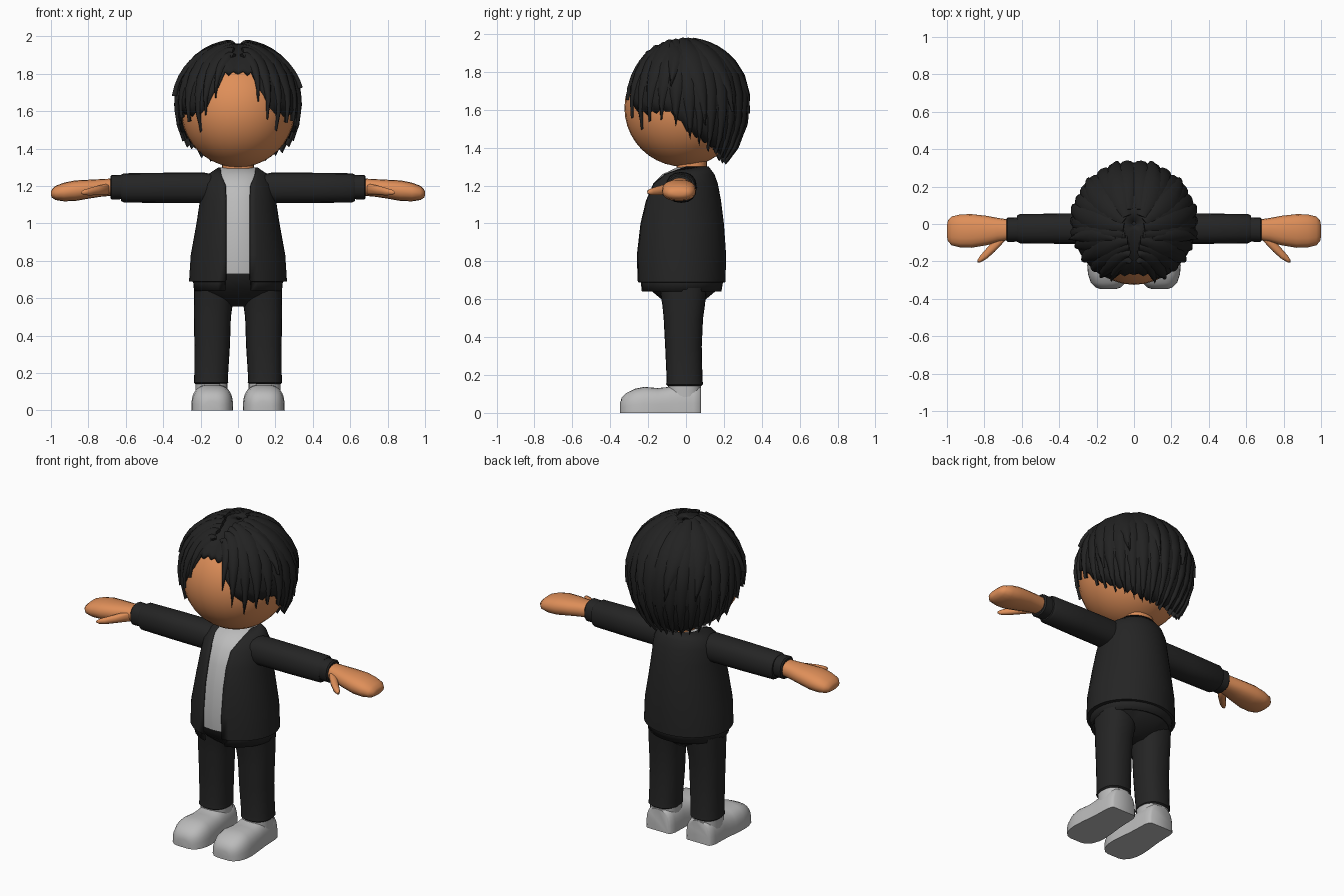
import bpy, bmesh, math, random
from mathutils import Vector

if "Cube" in bpy.data.objects:
    bpy.data.objects.remove(bpy.data.objects["Cube"])
random.seed(4)


def material(name, rgb):
    m = bpy.data.materials.new(name)
    m.diffuse_color = (*rgb, 1)
    m.use_nodes = True
    m.node_tree.nodes["Principled BSDF"].inputs["Base Color"].default_value = m.diffuse_color
    return m


BLACK = material("black cloth", (0.018, 0.018, 0.018))
HAIR = material("black hair", (0.016, 0.016, 0.016))
SKIN = material("warm skin", (0.74, 0.275, 0.1))
GREY = material("light grey", (0.5, 0.5, 0.5))


def finish(name, bm, mat, mirror=False, thick=0, angle=40):
    bmesh.ops.recalc_face_normals(bm, faces=bm.faces)
    me = bpy.data.meshes.new(name)
    bm.to_mesh(me)
    bm.free()
    me.materials.append(mat)
    me.shade_smooth()
    me.set_sharp_from_angle(angle=math.radians(angle))
    ob = bpy.data.objects.new(name, me)
    bpy.context.collection.objects.link(ob)
    if thick:
        mod = ob.modifiers.new("thickness", 'SOLIDIFY')
        mod.thickness = thick
        mod.offset = -1
    if mirror:
        ob.modifiers.new("mirror", 'MIRROR')
    return ob


def skin_rings(bm, rings, closed=True, caps=True):
    rows = [[bm.verts.new(p) for p in r] for r in rings]
    n = len(rows[0])
    for a, b in zip(rows, rows[1:]):
        for i in range(n if closed else n - 1):
            j = (i + 1) % n
            bm.faces.new((a[i], a[j], b[j], b[i]))
    if caps:
        bm.faces.new(rows[0])
        bm.faces.new(rows[-1])


def loft(name, rings, mat, closed=True, caps=True, **kw):
    bm = bmesh.new()
    skin_rings(bm, rings, closed, caps)
    return finish(name, bm, mat, **kw)


def power(v, p):
    return math.copysign(abs(v) ** p, v)


def oval(n, ra, rb, p=0.85):
    """Rounded cross-section as (a, b) pairs."""
    return [(ra * power(math.cos(t), p), rb * power(math.sin(t), p))
            for t in (2 * math.pi * i / n for i in range(n))]


def upright(z, cx, rx, yf, yb, n=24):
    return [(cx + a, (yf + yb) / 2 + b, z) for a, b in oval(n, rx, (yb - yf) / 2)]


def sideways(x, y, z, ry, rz, n=16):
    return [(x, y + a, z + b) for a, b in oval(n, ry, rz)]


# Jacket: shell left open down the front; rows are z, half width, front, back, gap
JACKET = [(0.64, 0.235, -0.243, 0.187, 0.07), (0.688, 0.24, -0.248, 0.195, 0.07),
          (0.69, 0.262, -0.262, 0.208, 0.066), (0.83, 0.253, -0.268, 0.212, 0.065),
          (1.0, 0.222, -0.25, 0.2, 0.065), (1.12, 0.204, -0.222, 0.185, 0.065),
          (1.21, 0.192, -0.185, 0.168, 0.07), (1.26, 0.165, -0.135, 0.15, 0.09),
          (1.3, 0.105, -0.05, 0.12, 0.095)]


def open_ring(z, rx, yf, yb, gap, n=36):
    a0 = math.asin(gap / rx)
    ts = [a0 + (2 * math.pi - 2 * a0) * i / n for i in range(n + 1)]
    return [(rx * math.sin(t), (yf + yb) / 2 - (yb - yf) / 2 * math.cos(t), z) for t in ts]


loft("jacket", [open_ring(*r) for r in JACKET], BLACK, closed=False, caps=False, thick=0.012)

# Shirt under the jacket
loft("shirt", [[(x * 1.0, y, z) for x, y, z in open_ring(max(z, 0.73), rx - 0.014, yf + 0.012, yb - 0.014, 0.001)]
               for z, rx, yf, yb, g in JACKET[2:]], GREY)

# Neck and head
loft("neck", [upright(z, 0, 0.085, -0.05, 0.11) for z in (1.24, 1.36)], SKIN)
bm = bmesh.new()
bmesh.ops.create_uvsphere(bm, u_segments=32, v_segments=20, radius=0.31)
for v in bm.verts:
    v.co = Vector((v.co.x * 0.985, v.co.y - 0.015, v.co.z + 1.61))
finish("head", bm, SKIN)

# Sleeves and cuffs
loft("sleeve", [sideways(x, -0.025, z, r, r) for x, z, r in
                ((0.08, 1.18, 0.07), (0.18, 1.19, 0.082), (0.4, 1.19, 0.081),
                 (0.61, 1.19, 0.078), (0.625, 1.19, 0.07))], BLACK, mirror=True)
loft("cuff", [sideways(x, -0.03, 1.194, r, r) for x, r in
              ((0.61, 0.064), (0.675, 0.066), (0.682, 0.058))], BLACK, mirror=True)

# Mitten hands and thumbs
loft("hand", [sideways(*r) for r in
              ((0.66, -0.03, 1.195, 0.052, 0.046), (0.73, -0.032, 1.19, 0.065, 0.047),
               (0.79, -0.035, 1.184, 0.079, 0.05), (0.87, -0.037, 1.175, 0.09, 0.055),
               (0.93, -0.037, 1.168, 0.088, 0.05), (0.975, -0.037, 1.163, 0.077, 0.038),
               (0.995, -0.037, 1.16, 0.055, 0.022), (1.0, -0.037, 1.16, 0.03, 0.01))],
     SKIN, mirror=True, angle=60)
loft("thumb", [sideways(x, y, z, ry, rz, 10) for x, y, z, ry, rz in
               ((0.69, -0.06, 1.185, 0.03, 0.03), (0.745, -0.115, 1.178, 0.034, 0.026),
                (0.79, -0.16, 1.17, 0.028, 0.021), (0.822, -0.187, 1.166, 0.018, 0.015),
                (0.836, -0.198, 1.165, 0.007, 0.007))], SKIN, mirror=True, angle=60)

# Trousers
loft("trouser_hips", [upright(z, 0, rx, yf, yb) for z, rx, yf, yb in
                      ((0.555, 0.05, -0.07, 0.05), (0.6, 0.17, -0.13, 0.105),
                       (0.65, 0.225, -0.19, 0.165), (0.7, 0.225, -0.225, 0.175),
                       (0.735, 0.225, -0.235, 0.175))], BLACK)
loft("trouser_leg", [upright(z, cx, rx, yf, yb) for z, cx, rx, yf, yb in
                     ((0.142, 0.144, 0.084, -0.095, 0.08), (0.15, 0.144, 0.092, -0.105, 0.09),
                      (0.175, 0.144, 0.09, -0.102, 0.087), (0.35, 0.138, 0.095, -0.11, 0.083),
                      (0.5, 0.137, 0.099, -0.118, 0.09), (0.57, 0.132, 0.104, -0.125, 0.1),
                      (0.66, 0.125, 0.11, -0.14, 0.11))], BLACK, mirror=True)


# Shoes: flat-soled domed sections from toe to heel
def shoe_ring(y, w, h, n=16):
    ts = [math.pi * i / n for i in range(n + 1)]
    return [(0.138 + w * power(math.cos(t), 0.7), y, h * abs(math.sin(t)) ** 0.65) for t in ts]


loft("shoe", [shoe_ring(*r) for r in
              ((-0.348, 0.04, 0.05), (-0.34, 0.066, 0.08), (-0.315, 0.092, 0.105), (-0.27, 0.108, 0.127),
               (-0.22, 0.112, 0.137), (-0.15, 0.107, 0.131), (-0.1, 0.101, 0.136), (-0.05, 0.097, 0.15),
               (0.04, 0.094, 0.15), (0.07, 0.086, 0.145), (0.08, 0.074, 0.135))], GREY, mirror=True)
loft("ankle", [upright(z, 0.142, 0.086, -0.095, 0.08) for z in (0.08, 0.17)], GREY, mirror=True)

# Hair: everything lies on one egg-shaped surface
CENTRE = Vector((0, 0.003, 1.65))


def egg(d, k=1.0):
    d = d.normalized()
    return CENTRE + Vector((d.x * 0.335, d.y * 0.332, d.z * (0.325 if d.z > 0 else 0.42))) * k


def direction(deg, z):
    """Direction from an azimuth (0 = front) and a height."""
    dz = (z - 1.65) / (0.325 if z > 1.65 else 0.42)
    dz = max(-0.99, min(0.998, dz))
    r, t = math.sqrt(1 - dz * dz), math.radians(deg)
    return Vector((r * math.sin(t), -r * math.cos(t), dz))


HAIRLINE = [(0, 1.81), (15, 1.80), (20, 1.73), (26, 1.66), (35, 1.58), (50, 1.57), (70, 1.59),
            (82, 1.54), (92, 1.47), (110, 1.42), (130, 1.37), (150, 1.34), (180, 1.33)]


def hairline(deg):
    deg = abs(deg)
    for (a, za), (b, zb) in zip(HAIRLINE, HAIRLINE[1:]):
        if deg <= b:
            return za + (zb - za) * (deg - a) / (b - a)
    return HAIRLINE[-1][1]


columns = []
for i in range(72):
    deg = -180 + i * 5
    edge = hairline(deg) + (0.02 if i % 2 else 0)
    end = math.acos(direction(deg, edge).z)
    column = []
    for j in range(13):
        phi, t = 0.03 + (end - 0.03) * j / 12, math.radians(deg)
        d = Vector((math.sin(phi) * math.sin(t), -math.sin(phi) * math.cos(t), math.cos(phi)))
        groove = 0.035 * math.exp(-(d.x / 0.09) ** 2) if d.y < 0.1 and d.z > 0 else 0
        column.append(egg(d, 0.985 - groove))
    columns.append(column)
loft("hair_cap", [list(r) for r in zip(*columns)], HAIR, caps=False, thick=0.03)
bm = bmesh.new()
bm.faces.new([bm.verts.new(c[0]) for c in columns])
finish("hair_crown", bm, HAIR)


def lock(bm, s, path, width, lift=0.0, flick=0.0, steps=9):
    """Tapered lens-shaped strand along a curve on the hair surface."""
    a, b, c = (direction(s * deg, z) for deg, z in path)
    rings = []
    for i in range(steps + 1):
        t = i / steps
        d = (a * (1 - t) ** 2 + b * 2 * t * (1 - t) + c * t * t).normalized()
        tangent = (b - a) * (1 - t) + (c - b) * t
        side = tangent.cross(d).normalized()
        w = 3 * width * max(0.008, (0.45 + 0.55 * min(1, t * 2.5)) * min(1, 1.9 * (1 - t)) ** 0.8)
        k = 1 + lift + flick * t * t
        rings.append([egg(d + side * w * u, k + h) for u, h in
                      ((-1, -0.025), (-0.55, 0.012), (0, 0.022), (0.55, 0.012), (1, -0.025), (0, -0.06))])
    skin_rings(bm, rings)


# Parted fringe, then the side locks
FRINGE = [((6, 1.90), (26, 1.93), (20, 1.66), 0.034, 0.0), ((8, 1.93), (36, 1.93), (30, 1.57), 0.045, 0.01),
          ((12, 1.95), (48, 1.92), (41, 1.5), 0.052, 0.0), ((20, 1.96), (60, 1.92), (54, 1.55), 0.058, 0.012),
          ((35, 1.965), (72, 1.88), (67, 1.56), 0.06, 0.0), ((45, 1.965), (82, 1.86), (80, 1.52), 0.06, 0.01),
          ((60, 1.965), (92, 1.86), (92, 1.43), 0.062, 0.0)]
for s, side_name in ((1, "left"), (-1, "right")):
    bm = bmesh.new()
    for p0, p1, p2, w, lift in FRINGE:
        j = random.uniform(-2, 2)
        lock(bm, s, (p0, p1, (p2[0] + j, p2[1] + j * 0.008)), w, lift)
    # Flicked tips at the temples
    lock(bm, s, ((50, 1.95), (80, 1.9), (76, 1.7 + 0.02 * s)), 0.045, 0.01, 0.06)
    finish(side_name + "_fringe", bm, HAIR, angle=50)
    # Back locks falling to the nape, with a shorter upper layer
    bm = bmesh.new()
    for i, deg in enumerate(range(104, 184, 12)):
        lock(bm, s, ((deg - 20, 1.965), (deg - 4, 1.86), (deg, hairline(deg) - random.uniform(0.0, 0.03))),
             0.058, 0.004 * (i % 3))
    for deg in (100, 128, 158):
        lock(bm, s, ((deg - 30, 1.97), (deg - 8, 1.9), (deg + 8, random.uniform(1.5, 1.6))), 0.07, 0.012, 0.015)
    finish(side_name + "_back_hair", bm, HAIR, angle=50)
